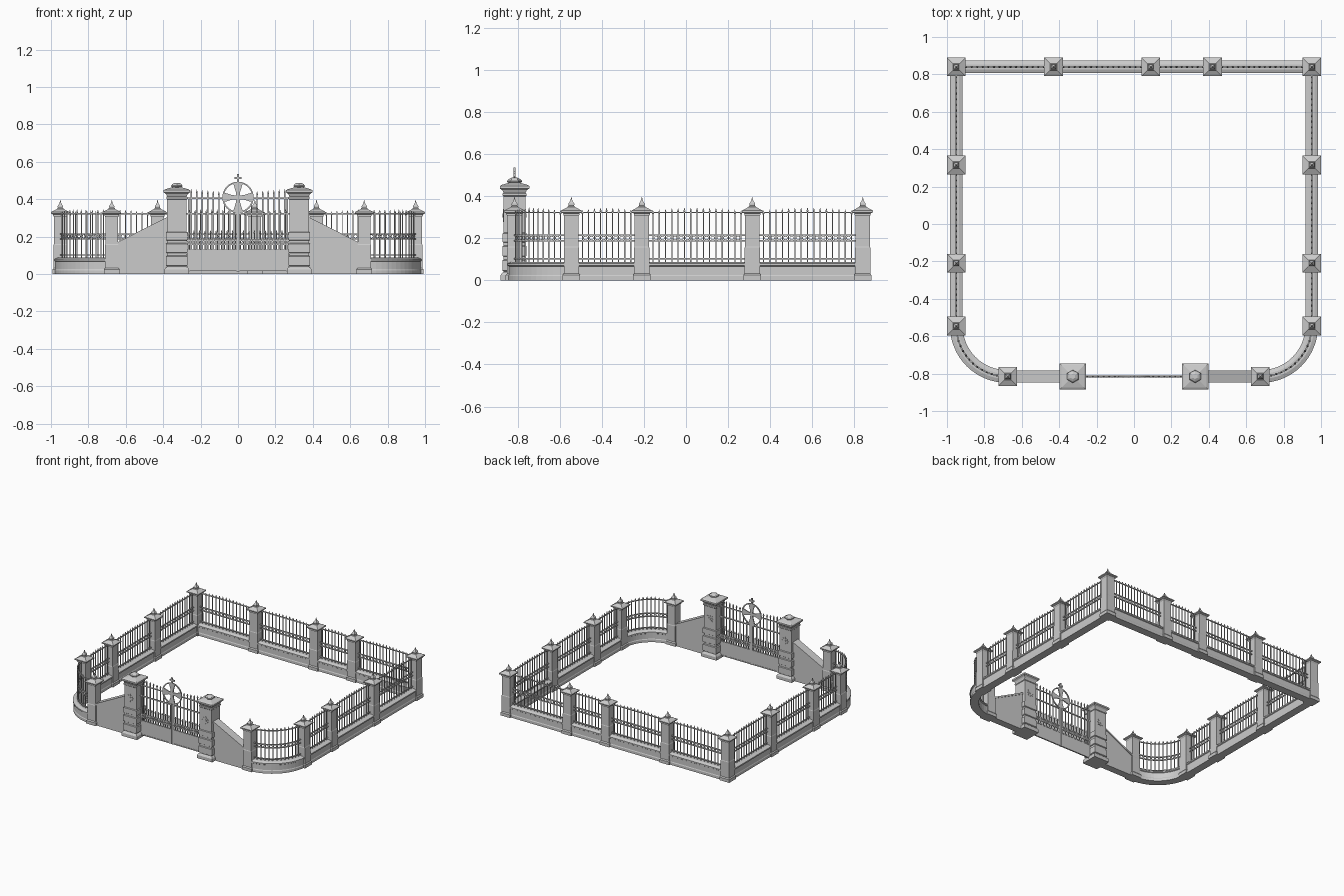
import bpy, bmesh
from math import pi, sin, cos, sqrt
from mathutils import Vector

if "Cube" in bpy.data.objects:
    bpy.data.objects.remove(bpy.data.objects["Cube"])

FRONT, BACK, SIDE = -0.815, 0.84, 0.95


def finish(name, bm):
    bmesh.ops.recalc_face_normals(bm, faces=bm.faces)
    me = bpy.data.meshes.new(name)
    bm.to_mesh(me)
    bm.free()
    ob = bpy.data.objects.new(name, me)
    bpy.context.collection.objects.link(ob)
    return ob


def loft(bm, rings, closed=False):
    """Skin a list of equal-length point rings; cap the ends unless closed."""
    vs = [[bm.verts.new(p) for p in r] for r in rings]
    n = len(vs[0])
    for k in range(len(vs) if closed else len(vs) - 1):
        a, b = vs[k], vs[(k + 1) % len(vs)]
        for i in range(n):
            j = (i + 1) % n
            bm.faces.new((a[i], a[j], b[j], b[i]))
    if not closed:
        bm.faces.new(vs[0])
        bm.faces.new(vs[-1])


def stack(bm, x, y, profile, n=4):
    """Stacked n-sided sections; profile = (half width, z)."""
    k = 1 / cos(pi / n)
    loft(bm, [[(x + r * k * cos(2 * pi * (i + .5) / n), y + r * k * sin(2 * pi * (i + .5) / n), z)
               for i in range(n)] for r, z in profile])


def box(bm, x0, x1, y0, y1, z0, z1):
    loft(bm, [[(x0, y0, z), (x1, y0, z), (x1, y1, z), (x0, y1, z)] for z in (z0, z1)])


def plate(bm, outline, y, half):
    """Extrude an x-z outline through the thickness."""
    loft(bm, [[(x, yy, z) for x, z in outline] for yy in (y - half, y + half)])


def sweep(bm, path, section):
    """Sweep an (offset, z) section along a flat path."""
    rings = []
    for i, p in enumerate(path):
        t = (path[min(i + 1, len(path) - 1)] - path[max(i - 1, 0)]).normalized()
        rings.append([(p.x - t.y * o, p.y + t.x * o, z) for o, z in section])
    loft(bm, rings)


def bar_rect(h, z0, z1):
    return [(-h, z0), (h, z0), (h, z1), (-h, z1)]


def ring(bm, c, t, R, r, n=10, m=4):
    """Upright hoop at c lying in the plane of tangent t."""
    s = Vector((-t.y, t.x, 0))
    rings = []
    for i in range(n):
        d = t * cos(2 * pi * i / n) + Vector((0, 0, sin(2 * pi * i / n)))
        rings.append([c + d * (R + r * cos(2 * pi * (j + .5) / m)) + s * r * sin(2 * pi * (j + .5) / m)
                      for j in range(m)])
    loft(bm, rings, closed=True)


def spear(bm, x, y, z0, z1, h=.0026):
    stack(bm, x, y, [(h, z0), (h, z1 - .02), (.0048, z1 - .016), (.0006, z1)])


def along(path, s):
    for a, b in zip(path, path[1:]):
        L = (b - a).length
        if s <= L + 1e-6:
            return a + (b - a) * (s / L), (b - a).normalized()
        s -= L
    return path[-1], (path[-1] - path[-2]).normalized()


# fence paths between posts
back_x = [-SIDE, -.43, .09, .42, SIDE]
side_y = [-.545, -.21, .315, BACK]
paths = [[Vector((a, BACK, 0)), Vector((b, BACK, 0))] for a, b in zip(back_x, back_x[1:])]
for s in (-1, 1):
    paths += [[Vector((s * SIDE, a, 0)), Vector((s * SIDE, b, 0))] for a, b in zip(side_y, side_y[1:])]
    paths.append([Vector((s * (.68 + .27 * sin(i * pi / 32)), -.545 - .27 * cos(i * pi / 32), 0))
                  for i in range(17)])

# low wall with coping
wall = bmesh.new()
section = [(-.031, 0), (.031, 0), (.031, .02), (.028, .026), (.028, .066), (.034, .07), (.034, .08), (.014, .088),
           (-.014, .088), (-.034, .08), (-.034, .07), (-.028, .066), (-.028, .026), (-.031, .02)]
for p in paths:
    sweep(wall, p, section)
finish("low_wall", wall)

# iron railings: rails, arched spear bars and hoops
iron = bmesh.new()
for p in paths:
    for z in (.102, .188, .214, .322):
        sweep(iron, p, bar_rect(.004, z - .003, z + .003))
    total = sum((b - a).length for a, b in zip(p, p[1:]))
    inner = total - .076
    n = round(inner / .029)
    for i in range(n):
        f = (i + .5) / n
        c, t = along(p, .038 + inner * f)
        spear(iron, c.x, c.y, .085, .331 + .014 * sin(pi * f))
        if i < n - 1:
            c, t = along(p, .038 + inner * (f + .5 / n))
            ring(iron, c + Vector((0, 0, .201)), t, .0095, .002, 8)
finish("railings", iron)

# fence posts with pyramid caps and finials
posts = bmesh.new()
spots = [(x, BACK) for x in back_x]
for s in (-1, 1):
    spots += [(s * SIDE, y) for y in side_y[:-1]] + [(s * .675, FRONT)]
for x, y in spots:
    stack(posts, x, y, [(.042, 0), (.042, .024), (.036, .032), (.036, .155), (.034, .16), (.034, .305),
                        (.038, .311), (.038, .318), (.05, .323), (.05, .331), (.018, .348), (.016, .352)])
    stack(posts, x, y, [(.010, .35), (.014, .357), (.014, .364), (.006, .376), (.004, .382), (.0008, .396)])
finish("fence_posts", posts)

# gate pillars with rusticated blocks, cap and six-sided finial
pill, ros, slope, caps = bmesh.new(), bmesh.new(), bmesh.new(), bmesh.new()
prof = [(.066, 0), (.066, .025), (.06, .034)]
for z0, z1 in ((.042, .098), (.112, .165), (.179, .226)):
    prof += [(.052, z0 - .003), (.052, z0), (.058, z0 + .004), (.058, z1 - .004), (.052, z1)]
prof += [(.052, .398), (.056, .402), (.056, .412), (.052, .415), (.058, .428), (.07, .436),
         (.07, .448), (.06, .454), (.024, .464)]
for s in (-1, 1):
    x = s * .327
    stack(pill, x, FRONT, prof)
    stack(pill, x, FRONT, [(.024, .462), (.03, .468), (.03, .473), (.024, .481), (.012, .488)], 6)
    # rosettes on the pillar faces
    for y in (FRONT - .052, FRONT + .052):
        star = [(x + (.03 if i % 2 == 0 else .018) * cos(i * pi / 8),
                 .308 + (.03 if i % 2 == 0 else .018) * sin(i * pi / 8)) for i in range(16)]
        plate(ros, star, y, .003)
        plate(ros, [(x + .009 * cos(i * pi / 4), .308 + .009 * sin(i * pi / 4)) for i in range(8)], y, .006)
    # sloping wing walls and their coping
    plate(slope, [(s * .36, 0), (s * .66, 0), (s * .66, .15), (s * .36, .3)], FRONT, .028)
    plate(caps, [(s * .36, .3), (s * .66, .15), (s * .66, .162), (s * .36, .314)], FRONT, .033)
finish("gate_pillars", pill)
finish("pillar_rosettes", ros)
finish("wing_walls", slope)
finish("wing_wall_coping", caps)

# double gate leaves: panels, frame, bars, hoops
gate = bmesh.new()
Y = FRONT
CZ, CR = .41, .08
for s in (-1, 1):
    def gbox(a, b, z0, z1, h):
        box(gate, s * a, s * b, Y - h, Y + h, z0, z1)
    gbox(.002, .272, .016, .13, .003)
    for z, h in ((.02, .005), (.126, .005), (.158, .004), (.18, .004), (.322, .004)):
        gbox(.001, .276, z - .004, z + .004, h)
    gbox(CR, .276, .402, .408, .004)
    gbox(.001, .009, .014, CZ - CR, .005)
    gbox(.26, .268, .014, .41, .005)
    for i in range(9):
        x = .014 + .0295 * i
        if x < CR:
            stack(gate, s * x, Y, [(.003, .126), (.003, CZ - sqrt(CR ** 2 - x ** 2))])
        else:
            spear(gate, s * x, Y, .126, .44 + .016 * (x - CR) / .18, .003)
        spear(gate, s * (x + .0147), Y, .126, .235, .0025)
        ring(gate, Vector((s * (x + .0147), Y, .169)), Vector((1, 0, 0)), .008, .002, 8)
finish("gate_leaves", gate)

# round emblem with flared arms and small finial cross
cross = bmesh.new()
ring(cross, Vector((0, Y, CZ)), Vector((1, 0, 0)), CR, .0055, 40, 4)
for dx, dz in ((1, 0), (0, 1), (-1, 0), (0, -1)):
    plate(cross, [(dx * r - dz * w, CZ + dz * r + dx * w)
                  for r, w in ((0, .009), (.03, .012), (.08, .027), (.08, -.027), (.03, -.012), (0, -.009))], Y, .004)
box(cross, -.006, .006, Y - .004, Y + .004, .488, .535)
box(cross, -.02, .02, Y - .004, Y + .004, .508, .52)
finish("gate_cross", cross)
